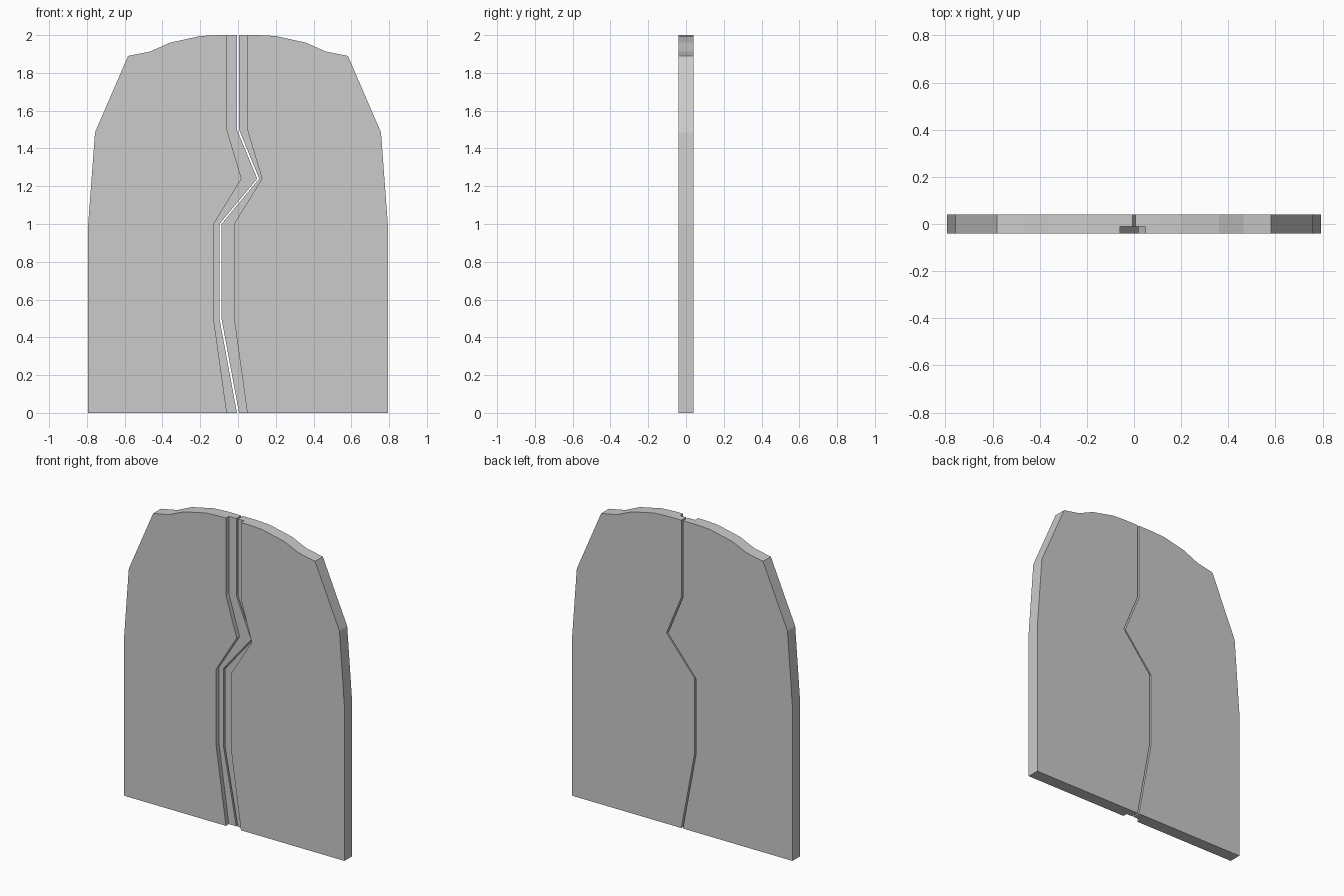
import bpy, bmesh

if "Cube" in bpy.data.objects:
    bpy.data.objects.remove(bpy.data.objects["Cube"])

HALF_T, FLOOR_Y = 0.04, -0.01   # half thickness, floor of the front channel

# right half of the arched outline, bottom to top
OUTLINE = [(0.793, 0), (0.793, 1.0), (0.757, 1.485), (0.582, 1.89), (0.465, 1.913),
           (0.36, 1.96), (0.2, 1.995), (0.11, 2.0)]
# zigzag paths, bottom to top: heights, seam centre, channel centre
HEIGHTS = [0, 0.5, 1.0, 1.24, 1.5, 2.0]
SEAM = [0, -0.093, -0.093, 0.107, 0, 0]
CHANNEL = [-0.005, -0.075, -0.075, 0.073, -0.005, -0.005]
GAP, CHANNEL_HALF = 0.0055, 0.054


def door_leaf(name, side):
    bm = bmesh.new()

    def row(pts, y):
        return [bm.verts.new((x, y, z)) for x, z in pts]

    def strip(a, b):
        for i in range(len(a) - 1):
            bm.faces.new((a[i], a[i + 1], b[i + 1], b[i]))

    outer = [(side * x, z) for x, z in OUTLINE]
    seam = [(x + side * GAP, z) for x, z in zip(SEAM, HEIGHTS)]
    chan = [(x + side * CHANNEL_HALF, z) for x, z in zip(CHANNEL, HEIGHTS)]

    # stepped section: outer edge, front edge, channel wall, floor, seam wall
    rows = [row(outer, HALF_T), row(outer, -HALF_T), row(chan, -HALF_T),
            row(chan, FLOOR_Y), row(seam, FLOOR_Y), row(seam, HALF_T)]
    strip(rows[0], rows[1])
    for k in (2, 3, 4):
        strip(rows[k], rows[k + 1])
    # front and back panels
    bm.faces.new(rows[1] + rows[2][::-1])
    bm.faces.new(rows[0] + rows[5][::-1])
    # bottom and top ends
    bm.faces.new([r[0] for r in rows])
    bm.faces.new([r[-1] for r in rows])

    bmesh.ops.recalc_face_normals(bm, faces=bm.faces[:])
    mesh = bpy.data.meshes.new(name)
    bm.to_mesh(mesh)
    bm.free()
    bpy.context.collection.objects.link(bpy.data.objects.new(name, mesh))


door_leaf("left_door_leaf", -1)
door_leaf("right_door_leaf", 1)
